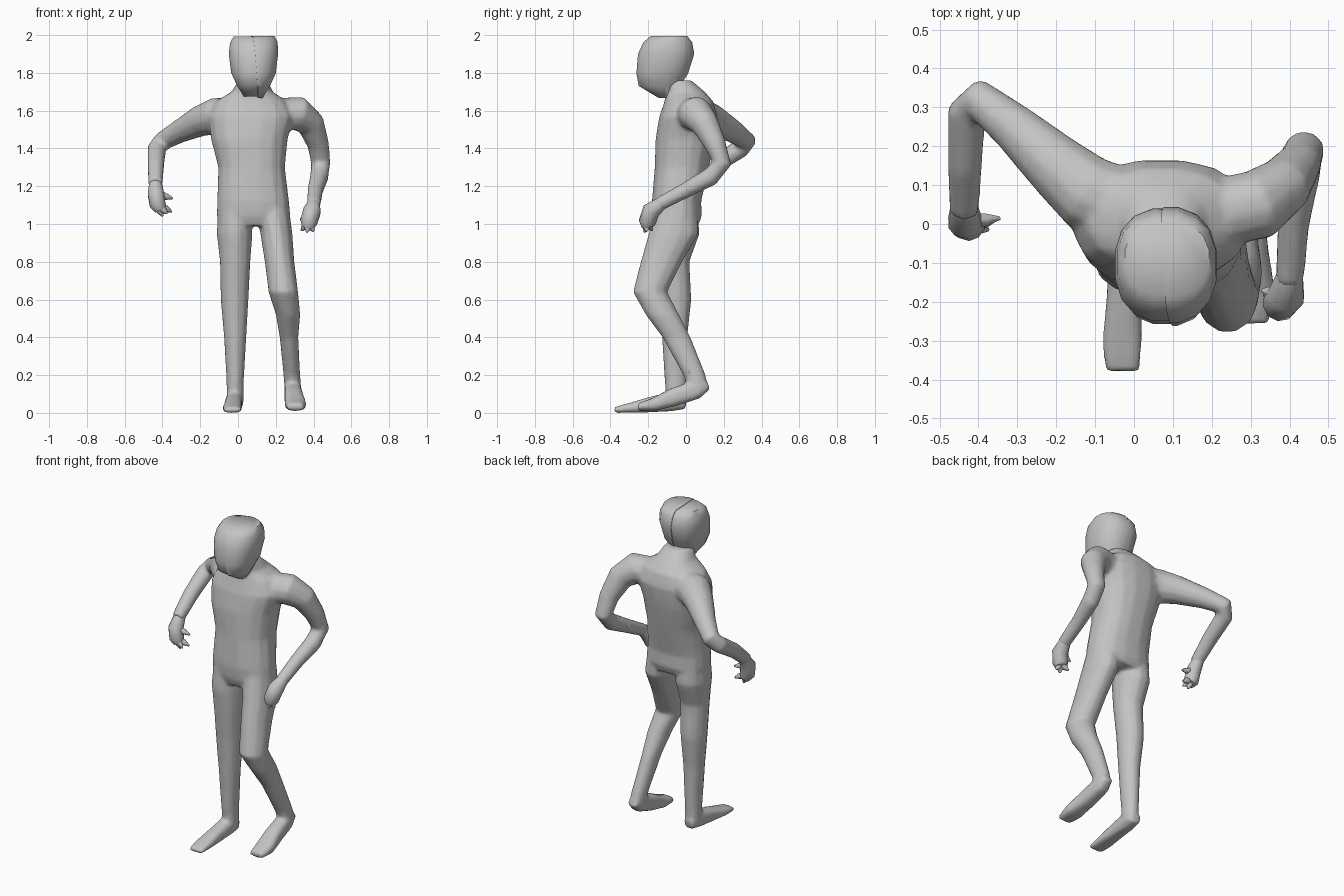
import bpy, bmesh
from math import cos, sin, tau, copysign
from mathutils import Vector

if "Cube" in bpy.data.objects:
    bpy.data.objects.remove(bpy.data.objects["Cube"])

GREY = (0.55, 0.55, 0.55, 1)
mat = bpy.data.materials.new("plain grey")
mat.use_nodes = True
mat.diffuse_color = GREY
bsdf = mat.node_tree.nodes["Principled BSDF"]
bsdf.inputs["Base Color"].default_value = GREY
bsdf.inputs["Roughness"].default_value = 0.7

X, Y, Z = Vector((1, 0, 0)), Vector((0, 1, 0)), Vector((0, 0, 1))


def power(c, k):
    return copysign(abs(c) ** k, c)


def tube(bm, rings, ref=X, level=False, sides=12, k=1.0):
    """Loft rings (x, y, z, radius[, second radius]) along a path, with capped ends."""
    pts = [Vector(r[:3]) for r in rings]
    u, last, loops = ref.copy(), len(pts) - 1, []
    for i, r in enumerate(rings):
        t = (pts[min(i + 1, last)] - pts[max(i - 1, 0)]).normalized()
        u = (u - t * u.dot(t)).normalized()
        a, b = (X, Y) if level else (u, t.cross(u))
        loop = []
        for j in range(sides):
            w = tau * (j + 0.5) / sides
            loop.append(bm.verts.new(pts[i] + a * r[3] * power(cos(w), k)
                                     + b * r[-1] * power(sin(w), k)))
        loops.append(loop)
    for lo, hi in zip(loops, loops[1:]):
        for j in range(sides):
            n = (j + 1) % sides
            bm.faces.new((lo[j], lo[n], hi[n], hi[j]))
    bm.faces.new(loops[0])
    bm.faces.new(loops[-1])


def finish(bm, name, angle=1.0):
    bmesh.ops.recalc_face_normals(bm, faces=bm.faces)
    mesh = bpy.data.meshes.new(name)
    bm.to_mesh(mesh)
    bm.free()
    mesh.materials.append(mat)
    ob = bpy.data.objects.new(name, mesh)
    bpy.context.collection.objects.link(ob)
    bpy.ops.object.select_all(action='DESELECT')
    ob.select_set(True)
    bpy.context.view_layer.objects.active = ob
    if angle:
        bpy.ops.object.shade_smooth_by_angle(angle=angle)
    else:
        bpy.ops.object.shade_smooth()
    return ob


# Body: torso, arms, legs and feet lofted, then fused into one skin
body = bmesh.new()

# torso and neck
tube(body, [(.083, -.045, .99, .17, .11), (.083, -.045, 1.04, .197, .13),
            (.08, -.05, 1.12, .192, .132), (.072, -.022, 1.3, .178, .145),
            (.06, -.005, 1.45, .205, .158), (.07, .012, 1.57, .23, .155),
            (.07, .015, 1.65, .19, .13), (.075, -.005, 1.7, .11, .105),
            (.08, -.05, 1.76, .078, .08)], level=True, sides=16, k=.85)

# left arm
tube(body, [(.22, .03, 1.58, .09), (.32, .05, 1.585, .092), (.385, .1, 1.53, .075),
            (.425, .155, 1.42, .058), (.438, .19, 1.32, .052), (.43, .13, 1.25, .05),
            (.41, 0, 1.18, .042), (.4, -.15, 1.1, .037)], Z)
# right arm
tube(body, [(-.03, .05, 1.57, .1), (-.12, .08, 1.57, .1), (-.2, .15, 1.545, .083),
            (-.31, .25, 1.49, .062), (-.405, .325, 1.435, .05), (-.43, .29, 1.4, .05),
            (-.435, .15, 1.31, .045), (-.437, .03, 1.21, .038)], Z)

# left leg, knee bent forward
tube(body, [(.18, -.05, 1.1, .09, .11), (.203, -.065, .95, .087, .135),
            (.22, -.13, .8, .08, .112), (.24, -.19, .64, .08, .092),
            (.265, -.125, .52, .066, .09), (.27, -.05, .4, .05, .076),
            (.285, .045, .2, .045, .06), (.29, .065, .13, .045, .055)], level=True)
# right leg, nearly straight
tube(body, [(-.02, -.05, 1.1, .085, .11), (-.018, -.05, .95, .097, .125),
            (-.015, -.07, .8, .082, .09), (-.018, -.055, .6, .075, .085),
            (-.015, -.06, .4, .06, .068), (-.015, -.055, .18, .047, .06),
            (-.015, -.05, .04, .045, .05)], level=True)

# feet: flat wedges running forward
tube(body, [(.29, .12, .145, .03, .02), (.29, .06, .125, .045, .05),
            (.295, -.06, .085, .05, .05), (.305, -.17, .045, .058, .035),
            (.305, -.255, .03, .045, .02)], k=.7)
tube(body, [(-.015, 0, .05, .035, .03), (-.02, -.08, .06, .045, .052),
            (-.025, -.2, .042, .047, .04), (-.03, -.3, .026, .052, .026),
            (-.03, -.38, .015, .046, .015)], k=.7)

skin = finish(body, "body", 0)
fuse = skin.modifiers.new("fuse", 'REMESH')
fuse.mode, fuse.voxel_size, fuse.use_smooth_shade = 'VOXEL', .011, True
relax = skin.modifiers.new("relax", 'SMOOTH')
relax.factor, relax.iterations = .5, 5
skin.modifiers.new("simplify", 'DECIMATE').ratio = .25

# Hands: palm with short pointed fingers
HANDS = {
    "left_hand": ([(.402, -.13, 1.11, .034), (.392, -.185, 1.07, .048),
                   (.375, -.205, 1.01, .046), (.372, -.2, .985, .035)],
                  [(.335, -.18, .965), (.365, -.22, .955), (.4, -.21, .96), (.33, -.17, 1.02)]),
    "right_hand": ([(-.437, .05, 1.22, .034), (-.435, .005, 1.16, .045),
                    (-.425, .0, 1.1, .044), (-.41, .0, 1.075, .032)],
                   [(-.35, .015, 1.065), (-.375, -.015, 1.055), (-.4, 0, 1.04),
                    (-.345, .015, 1.135)]),
}
for name, (palm, tips) in HANDS.items():
    bm = bmesh.new()
    tube(bm, palm, sides=10)
    for i, tip in enumerate(tips):
        tip = Vector(tip)
        root = Vector(palm[1 if i == 3 else 2][:3])
        mid = root.lerp(tip, .6)
        tube(bm, [(*root, .026), (*mid, .018), (*tip, .005)], Y, sides=6)
    finish(bm, name)

# Head: one lofted skull split along a tilted seam, left half slightly proud
SEAM, NORMAL = Vector((.083, -.1, 1.9)), Vector((1, .05, .083)).normalized()
for name, sign in (("head_left_half", 1), ("head_right_half", -1)):
    bm = bmesh.new()
    tube(bm, [(.08, -.1, 1.675, .05, .05), (.08, -.14, 1.735, .088, .108),
              (.08, -.125, 1.8, .118, .135), (.08, -.105, 1.9, .131, .147),
              (.082, -.097, 1.96, .126, .128), (.083, -.09, 1.993, .108, .095)],
         level=True, sides=16, k=.85)
    cut = bmesh.ops.bisect_plane(bm, geom=bm.verts[:] + bm.edges[:] + bm.faces[:],
                                 plane_co=SEAM, plane_no=NORMAL * sign, clear_inner=True)
    rim = [e for e in cut["geom_cut"] if isinstance(e, bmesh.types.BMEdge)]
    bmesh.ops.holes_fill(bm, edges=rim)
    if sign > 0:
        for v in bm.verts:
            v.co = SEAM + (v.co - SEAM) * 1.03
            v.co.z = min(v.co.z, 2.0)
    finish(bm, name)
